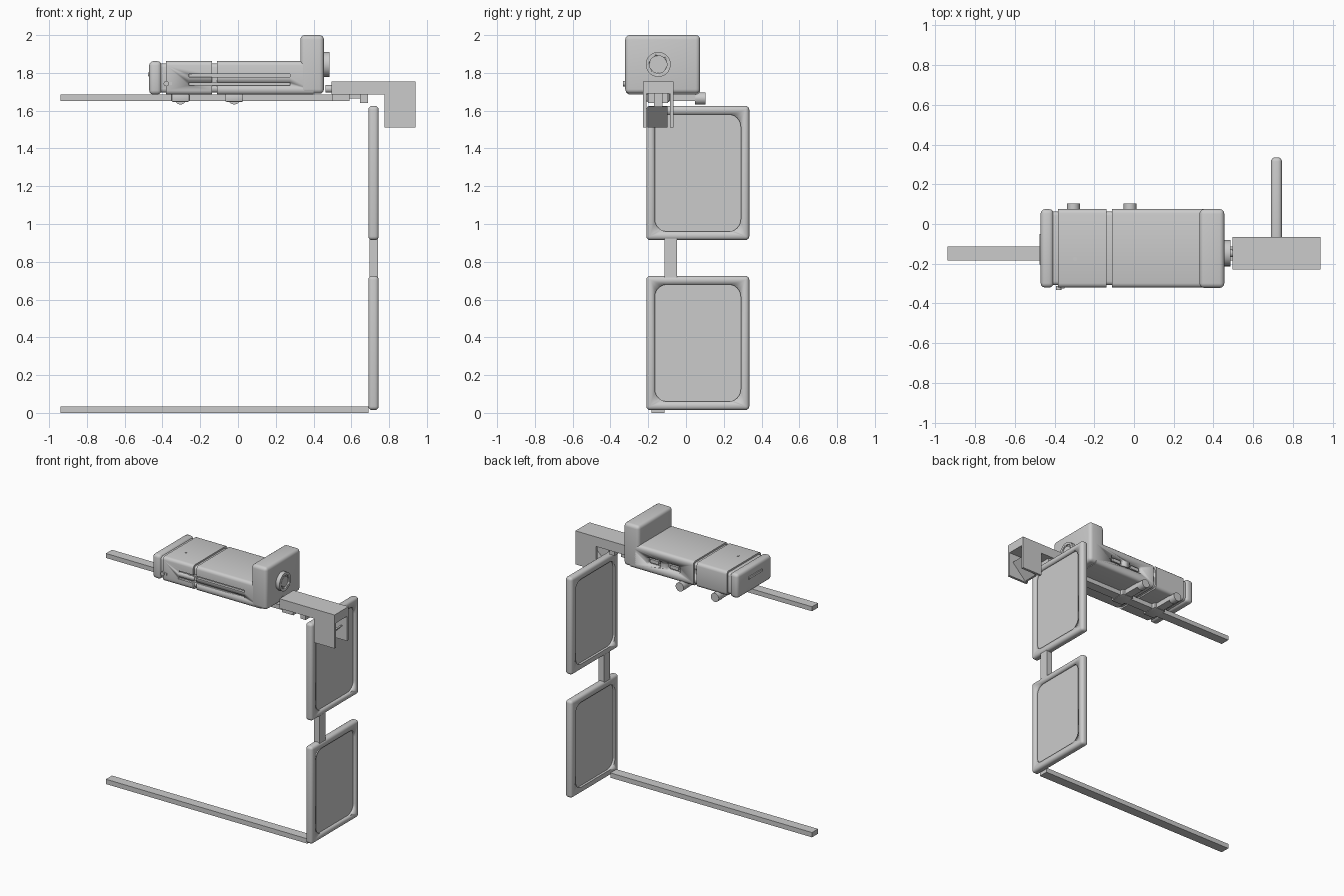
import bpy, bmesh, math
from mathutils import Vector, Matrix

if "Cube" in bpy.data.objects:
    bpy.data.objects.remove(bpy.data.objects["Cube"])


def box(name, x, y, z, bevel=0.0, seg=3, axis=None):
    """Box from ranges; axis limits the bevel to edges along that axis."""
    bm = bmesh.new()
    bmesh.ops.create_cube(bm, size=1)
    for v in bm.verts:
        v.co = Vector([r[0] if c < 0 else r[1] for c, r in zip(v.co, (x, y, z))])
    if bevel:
        edges = [e for e in bm.edges if axis is None or
                 abs((e.verts[0].co - e.verts[1].co).normalized()[axis]) > 0.9]
        bmesh.ops.bevel(bm, geom=edges, offset=bevel, segments=seg, profile=0.5, affect='EDGES')
    return finish(bm, name)


def cyl(name, centre, r, length, axis, seg=32):
    """Cylinder along axis 'x', 'y' or 'z'."""
    bm = bmesh.new()
    bmesh.ops.create_cone(bm, cap_ends=True, segments=seg, radius1=r, radius2=r, depth=length)
    rot = {'x': Matrix.Rotation(math.pi / 2, 4, 'Y'),
           'y': Matrix.Rotation(math.pi / 2, 4, 'X'), 'z': Matrix()}[axis]
    bm.transform(Matrix.Translation(centre) @ rot)
    return finish(bm, name)


def extrude_xz(name, pts, y0, y1):
    """Profile in the xz plane, extruded along y."""
    bm = bmesh.new()
    f = bm.faces.new([bm.verts.new((px, y0, pz)) for px, pz in pts])
    new = bmesh.ops.extrude_face_region(bm, geom=[f])['geom']
    bmesh.ops.translate(bm, vec=(0, y1 - y0, 0),
                        verts=[v for v in new if isinstance(v, bmesh.types.BMVert)])
    bmesh.ops.recalc_face_normals(bm, faces=bm.faces)
    return finish(bm, name)


def finish(bm, name):
    me = bpy.data.meshes.new(name)
    bm.to_mesh(me)
    bm.free()
    ob = bpy.data.objects.new(name, me)
    bpy.context.collection.objects.link(ob)
    bpy.ops.object.select_all(action='DESELECT')
    ob.select_set(True)
    bpy.context.view_layer.objects.active = ob
    bpy.ops.object.shade_smooth_by_angle(angle=math.radians(35))
    return ob


def cut(targets, cutters):
    """Subtract the cutters from the targets, then remove the cutters."""
    for t in targets:
        bpy.context.view_layer.objects.active = t
        for c in cutters:
            m = t.modifiers.new("cut", 'BOOLEAN')
            m.operation, m.object, m.solver = 'DIFFERENCE', c, 'EXACT'
            bpy.ops.object.modifier_apply(modifier=m.name)
    for c in cutters:
        bpy.data.objects.remove(c)


RAIL_Y = (-0.183, -0.113)
MID = -0.147

# rails
box("bottom_rail", (-0.94, 0.69), RAIL_Y, (0, 0.035))
box("top_rail", (-0.94, 0.50), RAIL_Y, (1.652, 1.685))

# upright panels with a recess on both faces, and the strip joining them
for name, z0, z1 in (("lower_panel", 0.015, 0.725), ("upper_panel", 0.915, 1.625)):
    panel = box(name, (0.69, 0.745), (-0.21, 0.335), (z0, z1), 0.02, 4)
    cutters = [box("recess", xr, (-0.165, 0.29), (z0 + 0.045, z1 - 0.045), 0.065, 6, 0)
               for xr in ((0.66, 0.707), (0.728, 0.78))]
    cut([panel], cutters)
box("panel_link", (0.695, 0.74), (-0.115, -0.048), (0.71, 0.93))

# recorder body: three shells over a slightly smaller core, so grooves show
BY, BZ = (-0.32, 0.075), (1.685, 1.862)
body = [
    box("body_core", (-0.44, 0.40), (-0.308, 0.063), (1.695, 1.85), 0.02, 3, 0),
    box("body_end", (-0.47, -0.405), BY, BZ, 0.022),
    box("body_middle", (-0.382, -0.138), BY, BZ, 0.022, 3, 0),
    box("body_front", (-0.112, 0.40), BY, BZ, 0.022, 3, 0),
]
# cooling slots in the front, two ports in the back
cut(body, [box("slot", (-0.26, 0.275), (-0.36, -0.30), (z - 0.008, z + 0.008))
           for z in (1.785, 1.742)])
ports = (0.05, 0.21)
cut([body[0], body[3]], [box("port_cut", (x - 0.055, x + 0.055), (0.045, 0.12),
                             (1.745, 1.80), 0.015, 3, 1) for x in ports])
for x in ports:
    box("port", (x - 0.035, x + 0.035), (0.03, 0.066), (1.76, 1.785), 0.006, 2, 1)

# raised head with lens
box("head", (0.33, 0.455), (-0.322, 0.075), (1.69, 2.0), 0.024, 4)
lens = cyl("lens_ring", (0.465, MID, 1.845), 0.066, 0.04, 'x', 48)
cut([lens], [cyl("lens_cut", (0.49, MID, 1.845), 0.046, 0.03, 'x', 48)])
cyl("lens_glass", (0.468, MID, 1.845), 0.038, 0.026, 'x', 48)

# end strip, side button and top pin
box("end_strip", (-0.477, -0.46), (-0.205, -0.05), (1.782, 1.802), 0.004, 2)
cyl("side_button", (-0.38, -0.322, 1.743), 0.014, 0.022, 'y', 20)
box("side_button_bar", (-0.375, -0.35), (-0.324, -0.31), (1.735, 1.751))
cyl("top_pin", (-0.297, -0.175, 1.861), 0.01, 0.006, 'z', 16)

# rail clamps with thumb knobs
for x in (-0.305, -0.02):
    box("clamp_block", (x - 0.047, x + 0.047), (-0.21, -0.085), (1.647, 1.69), 0.006, 2)
    box("clamp_arm", (x - 0.03, x + 0.03), (-0.085, 0.05), (1.65, 1.69))
    cyl("clamp_knob", (x, 0.075, 1.665), 0.032, 0.055, 'y', 28)

# rail end holder under the mirror arm
box("arm_socket", (0.50, 0.59), (-0.205, -0.09), (1.65, 1.695))
box("arm_tongue", (0.59, 0.65), (-0.185, -0.11), (1.665, 1.69))
box("arm_stop", (0.645, 0.687), (-0.20, -0.095), (1.64, 1.69))
cyl("arm_screw", (0.482, MID, 1.715), 0.02, 0.035, 'x', 20)

# mirror hood: beam, two drop cheeks and a tilted mirror
HY = (-0.228, -0.066)
box("hood_beam", (0.495, 0.94), HY, (1.69, 1.755))
for y0 in (HY[0], HY[1] - 0.018):
    extrude_xz("hood_cheek", [(0.495, 1.755), (0.94, 1.755), (0.94, 1.51), (0.775, 1.51),
                              (0.775, 1.685), (0.495, 1.685)], y0, y0 + 0.018)
extrude_xz("mirror", [(0.79, 1.512), (0.805, 1.512), (0.915, 1.622), (0.90, 1.622)],
           -0.204, -0.098)
extrude_xz("mirror_stem", [(0.84, 1.57), (0.86, 1.57), (0.86, 1.70), (0.84, 1.70)],
           -0.17, -0.124)
